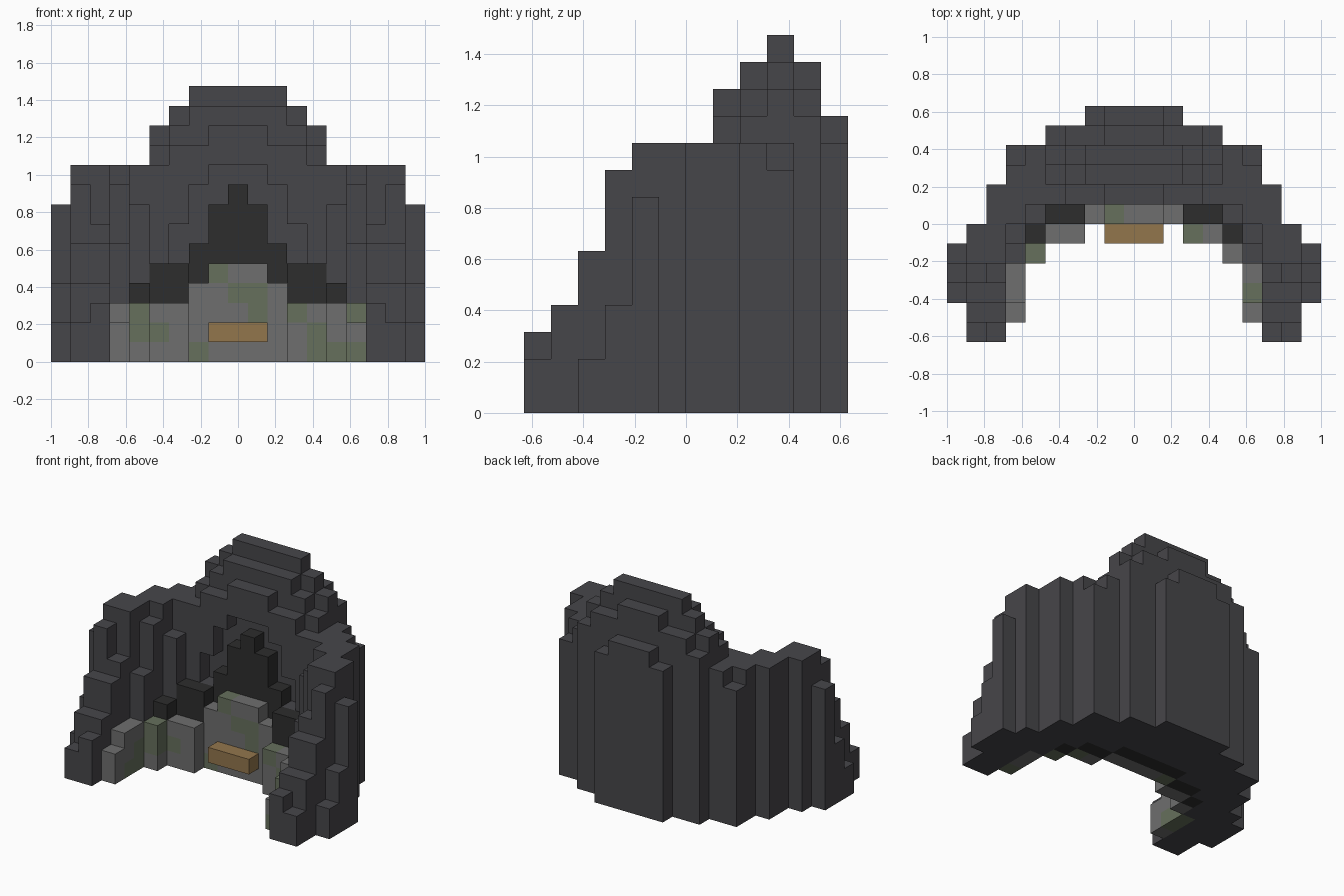
import bpy
import bmesh
from mathutils import Vector

cube = bpy.data.objects.get("Cube")
if cube:
    bpy.data.objects.remove(cube, do_unlink=True)

U = 2 / 19          # edge length of one block
DEPTH = 12          # blocks from front to back


def material(name, rgb):
    mat = bpy.data.materials.new(name)
    mat.use_nodes = True
    colour = (*rgb, 1)
    mat.diffuse_color = colour
    bsdf = mat.node_tree.nodes["Principled BSDF"]
    bsdf.inputs["Base Color"].default_value = colour
    bsdf.inputs["Roughness"].default_value = 0.9
    return mat


rock_mat = material("dark rock", (0.062, 0.061, 0.068))
soot_mat = material("charcoal", (0.026, 0.026, 0.026))
stone_mat = material("grey stone", (0.156, 0.156, 0.156))
moss_mat = material("mossy stone", (0.133, 0.162, 0.107))
wood_mat = material("wood", (0.29, 0.18, 0.073))


def column(i, j, top, bottom=0):
    """Blocks of a column, mirrored to both sides."""
    return {(s * i, j, k) for s in (-1, 1) for k in range(bottom, top)}


# Rock shell: for each distance from the middle, first row and column heights
shell = [
    (7, "CDEDB"), (7, "CDEDB"), (7, "BDECA"), (7, "BCDC"), (7, "ABCB"),
    (6, "8AAA"), (4, "69AAA9"), (0, "3467AAAA"), (0, "2469AA"), (2, "248"),
]
rock = set()
for i, (start, heights) in enumerate(shell):
    for n, h in enumerate(heights):
        rock |= column(i, start + n, int(h, 16))

# Arched recess cut into the inner rock face
for i, (low, high) in enumerate([(0, 10), (0, 10), (0, 9), (5, 7)]):
    rock -= column(i, 7, high, low)

# Charcoal back wall
soot = set()
for i, j, top in [(0, 7, 9), (1, 7, 8), (2, 7, 6), (3, 6, 5), (4, 6, 5), (5, 5, 4)]:
    soot |= column(i, j, top)

# Low stone wall following the inside curve
wall = set()
for i, j, top in [(0, 6, 5), (1, 6, 5), (2, 6, 4), (3, 5, 3), (4, 5, 3),
                  (5, 4, 3), (6, 3, 3), (6, 2, 3), (6, 1, 2)]:
    wall |= column(i, j, top)

# Bench set into the wall
bench = {(i, 5, 1) for i in (-1, 0, 1)}

# Mossy blocks in the wall
moss = {(-5, 4, 1), (-5, 4, 2), (-4, 5, 1), (-2, 6, 0), (-1, 6, 4),
        (0, 6, 3), (1, 6, 3), (1, 6, 2), (3, 5, 2), (4, 5, 1), (4, 5, 0),
        (5, 4, 0), (6, 2, 2), (6, 1, 0), (-6, 3, 0), (-6, 3, 1), (-6, 2, 0)}

solid = rock | soot | wall | bench
AXES = [Vector(a) for a in ((1, 0, 0), (0, 1, 0), (0, 0, 1))]


def build(name, cells, mats, accent=frozenset()):
    """Mesh the exposed block faces; accent blocks take the second material."""
    bm = bmesh.new()
    for cell in sorted(cells):
        centre = Vector((cell[0], cell[1] - DEPTH / 2 + 0.5, cell[2] + 0.5))
        for a in range(3):
            for sign in (-1, 1):
                n = AXES[a] * sign
                if tuple(int(c + d) for c, d in zip(cell, n)) in solid:
                    continue
                p, q = AXES[(a + 1) % 3] * sign, AXES[(a + 2) % 3]
                corners = (-p - q, p - q, p + q, q - p)
                face = bm.faces.new([bm.verts.new((centre + (n + c) / 2) * U)
                                     for c in corners])
                face.material_index = int(cell in accent)
    bmesh.ops.remove_doubles(bm, verts=bm.verts, dist=U / 100)
    # Merge coplanar blocks into large flat faces, keeping colour borders
    bmesh.ops.dissolve_limit(bm, angle_limit=0.01, verts=bm.verts, edges=bm.edges,
                             delimit={'MATERIAL'})
    mesh = bpy.data.meshes.new(name)
    bm.to_mesh(mesh)
    bm.free()
    for m in mats:
        mesh.materials.append(m)
    obj = bpy.data.objects.new(name, mesh)
    bpy.context.collection.objects.link(obj)


build("rock_shell", rock, [rock_mat])
build("charcoal_back_wall", soot, [soot_mat])
build("stone_wall", wall, [stone_mat, moss_mat], moss)
build("wooden_bench", bench, [wood_mat])
